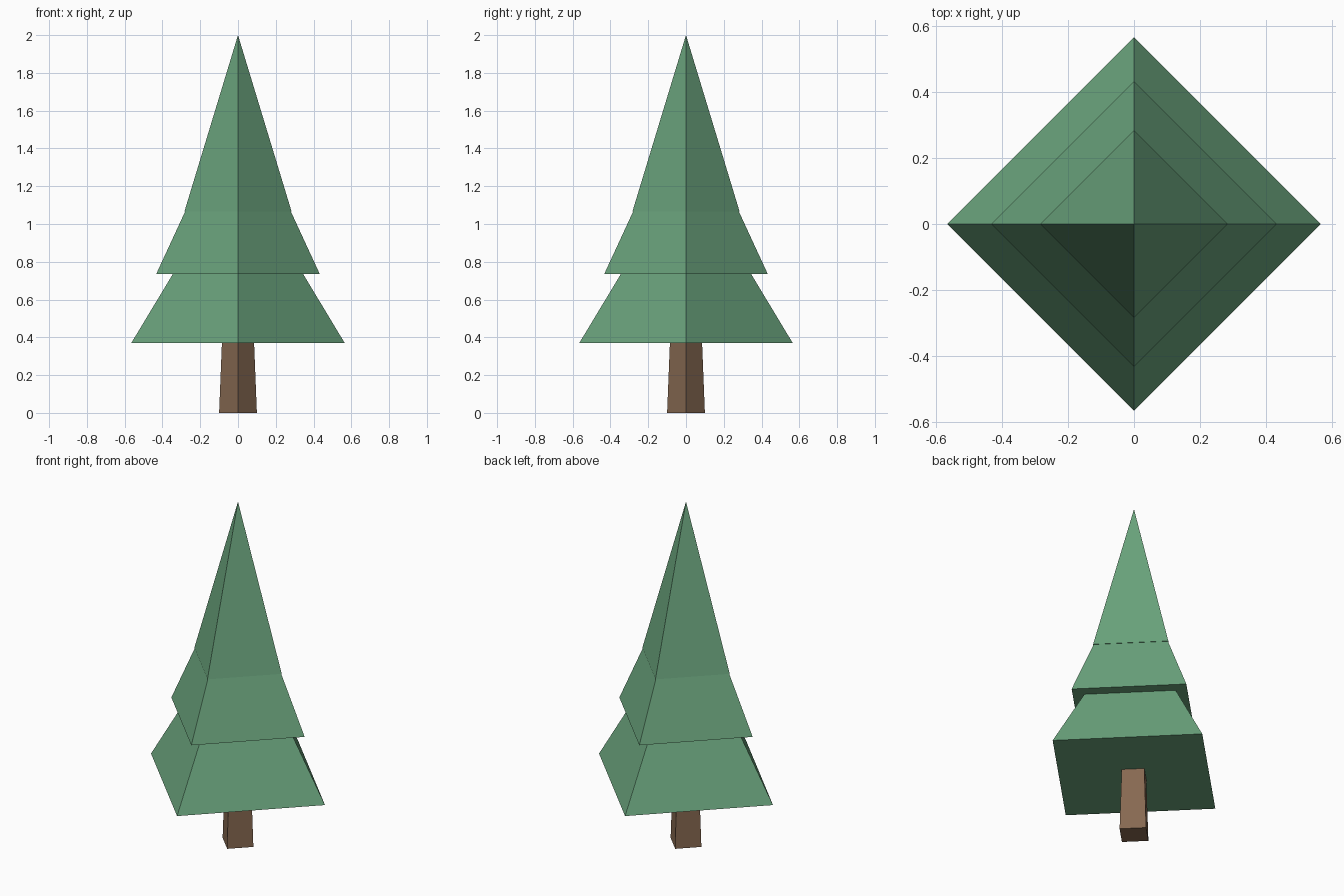
import bpy
import bmesh
from math import cos, sin, pi

cube = bpy.data.objects.get("Cube")
if cube:
    bpy.data.objects.remove(cube, do_unlink=True)


def make_material(name, colour):
    mat = bpy.data.materials.new(name)
    mat.use_nodes = True
    mat.diffuse_color = (*colour, 1)
    bsdf = next(n for n in mat.node_tree.nodes if n.type == 'BSDF_PRINCIPLED')
    bsdf.inputs["Base Color"].default_value = (*colour, 1)
    return mat


def square_taper(name, mat, bottom, top):
    """Closed four-sided solid with its corners on the x and y axes.
    Each end is (radius, height); a zero top radius gives a point."""
    bm = bmesh.new()

    def ring(radius, height):
        return [bm.verts.new((radius * cos(i * pi / 2), radius * sin(i * pi / 2), height))
                for i in range(4)]

    low = ring(*bottom)
    bm.faces.new(low[::-1])
    if top[0] > 0:
        high = ring(*top)
        bm.faces.new(high)
    else:
        high = [bm.verts.new((0, 0, top[1]))] * 4
    for i in range(4):
        j = (i + 1) % 4
        corners = [low[i], low[j], high[j], high[i]]
        bm.faces.new(list(dict.fromkeys(corners)))
    mesh = bpy.data.meshes.new(name)
    bm.to_mesh(mesh)
    bm.free()
    mesh.materials.append(mat)
    obj = bpy.data.objects.new(name, mesh)
    bpy.context.collection.objects.link(obj)
    return obj


green = make_material("needle green", (0.144, 0.366, 0.202))
brown = make_material("bark brown", (0.242, 0.141, 0.083))

# Trunk, ending just inside the lowest tier
square_taper("trunk", brown, (0.1, 0), (0.084, 0.4))

# Foliage tiers, each tucked into the one above
square_taper("lower_foliage", green, (0.565, 0.37), (0.29, 0.826))
square_taper("middle_foliage", green, (0.433, 0.735), (0.255, 1.12))
square_taper("top_foliage", green, (0.284, 1.065), (0, 2))
